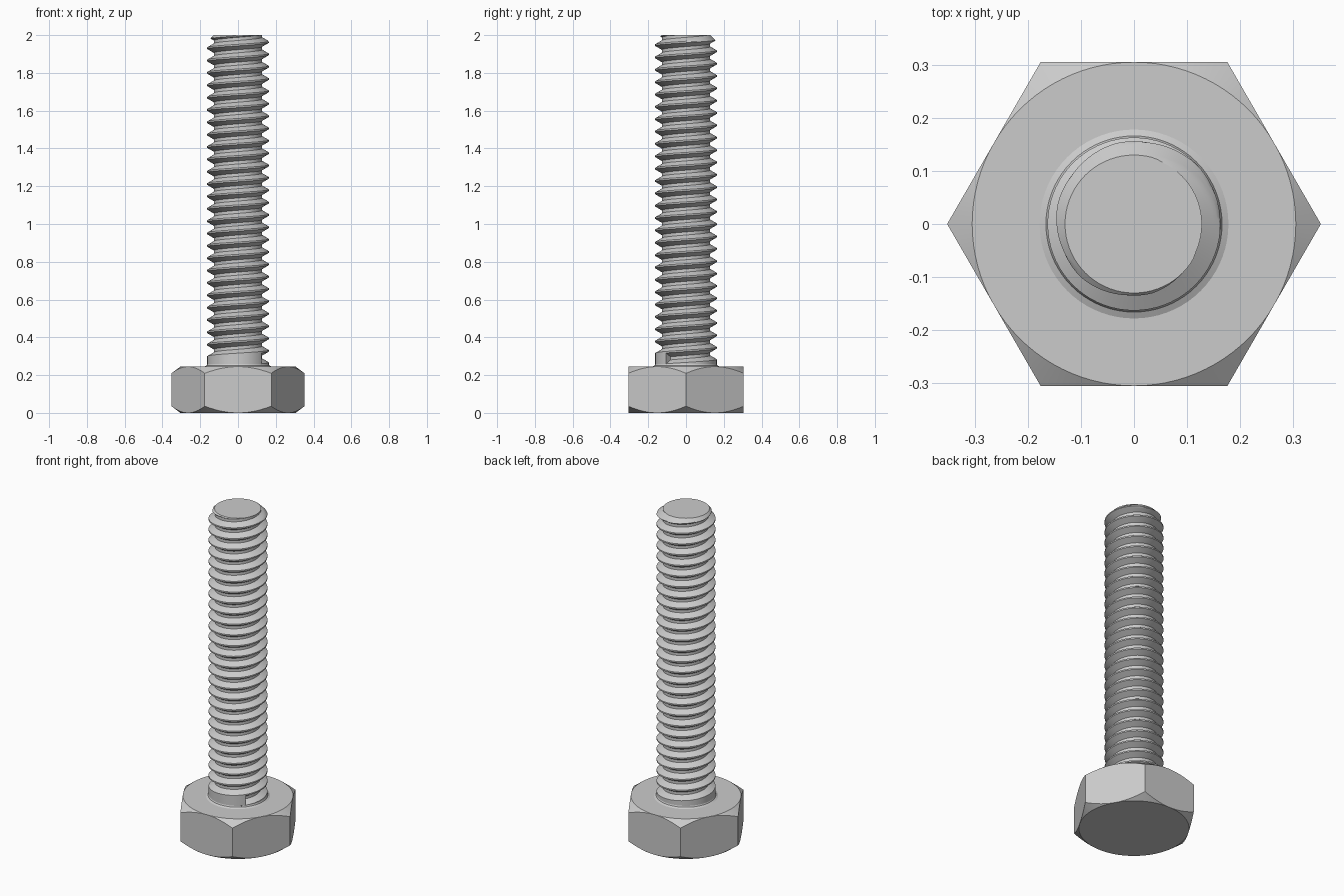
import bpy, bmesh, math

cube = bpy.data.objects.get("Cube")
if cube:
    bpy.data.objects.remove(cube, do_unlink=True)

# Main dimensions
LENGTH, HEAD_H, FLAT_R = 2.0, 0.245, 0.305
MAJOR, ROOT, PITCH = 0.163, 0.128, 0.0654
TIP_R, THREAD_Z, START = 0.13, 0.26, math.radians(-40)

steel = bpy.data.materials.new("grey_steel")
steel.use_nodes = True
grey = (0.6, 0.6, 0.6, 1)
steel.diffuse_color = grey
steel.node_tree.nodes["Principled BSDF"].inputs["Base Color"].default_value = grey


def polar(r, a, z):
    return (r * math.cos(a), r * math.sin(a), z)


def finish(bm, name):
    bmesh.ops.remove_doubles(bm, verts=bm.verts[:], dist=1e-5)
    bmesh.ops.dissolve_degenerate(bm, edges=bm.edges[:], dist=1e-5)
    bmesh.ops.recalc_face_normals(bm, faces=bm.faces[:])
    mesh = bpy.data.meshes.new(name)
    bm.to_mesh(mesh)
    bm.free()
    mesh.materials.append(steel)
    ob = bpy.data.objects.new(name, mesh)
    bpy.context.collection.objects.link(ob)
    bpy.ops.object.select_all(action='DESELECT')
    ob.select_set(True)
    bpy.context.view_layer.objects.active = ob
    bpy.ops.object.shade_smooth_by_angle(angle=math.radians(25))
    return ob


# Hexagonal head, corners rounded off by a cone at both ends
bm = bmesh.new()
STEPS = 16
count = 6 * STEPS
rings = [[], [], [], []]
for i in range(count):
    a = math.tau * i / count
    off = a % (math.pi / 3) - math.pi / 6
    if i % STEPS == 0:
        off = math.pi / 6
    r = FLAT_R / math.cos(off)
    drop = 0.75 * (r - FLAT_R)
    levels = [(FLAT_R, 0), (r, drop), (r, HEAD_H - drop), (FLAT_R, HEAD_H)]
    for ring, (radius, z) in zip(rings, levels):
        ring.append(bm.verts.new(polar(radius, a, z)))
for low, high in zip(rings, rings[1:]):
    for i in range(count):
        j = (i + 1) % count
        bm.faces.new((low[i], low[j], high[j], high[i]))
bm.faces.new(rings[0][::-1])
bm.faces.new(rings[3])
finish(bm, "hex_head")

# Threaded shank: a helical groove that starts abruptly above a plain collar
FLANK, FLOOR = 5 / 16, 1 / 4


def thread_radius(turn):
    if turn < 0:
        return MAJOR
    u = turn % 1
    depth = min(u, 2 * FLANK + FLOOR - u) / FLANK
    return MAJOR - (MAJOR - ROOT) * max(0, min(1, depth))


per_turn, segs = 16, 72
turns = math.ceil((LENGTH - THREAD_Z) / PITCH) + 1
bm = bmesh.new()
columns = []
for j in range(segs + 1):
    part = j / segs
    column = []
    for k in range(-per_turn, turns * per_turn + 1):
        z = THREAD_Z + PITCH * (k / per_turn + part)
        turn = k / per_turn
        if not HEAD_H - 0.005 <= z <= LENGTH:
            z = max(HEAD_H - 0.005, min(LENGTH, z))
            turn = (z - THREAD_Z) / PITCH - part
        r = min(thread_radius(turn), TIP_R + LENGTH - z)
        column.append(bm.verts.new(polar(r, START + math.tau * part, z)))
    columns.append(column)


def bridge(left, right):
    for i in range(min(len(left), len(right)) - 1):
        bm.faces.new((left[i], right[i], right[i + 1], left[i + 1]))


for left, right in zip(columns, columns[1:]):
    bridge(left, right)
# Step wall where the groove begins
first, last = columns[0], columns[-1]
for i in range(per_turn):
    bm.faces.new((last[i], first[i + per_turn],
                  first[i + per_turn + 1], last[i + 1]))
bm.faces.new([c[-1] for c in columns[:-1]])
finish(bm, "threaded_shank")

# Small fillet between head and shank
bm = bmesh.new()
profile = [(MAJOR, 0.258), (0.166, 0.251), (0.178, HEAD_H)]
rings = [[bm.verts.new(polar(r, math.tau * i / segs, z)) for i in range(segs)]
         for r, z in profile]
for top, base in zip(rings, rings[1:]):
    for i in range(segs):
        j = (i + 1) % segs
        bm.faces.new((base[i], base[j], top[j], top[i]))
finish(bm, "neck_fillet")
